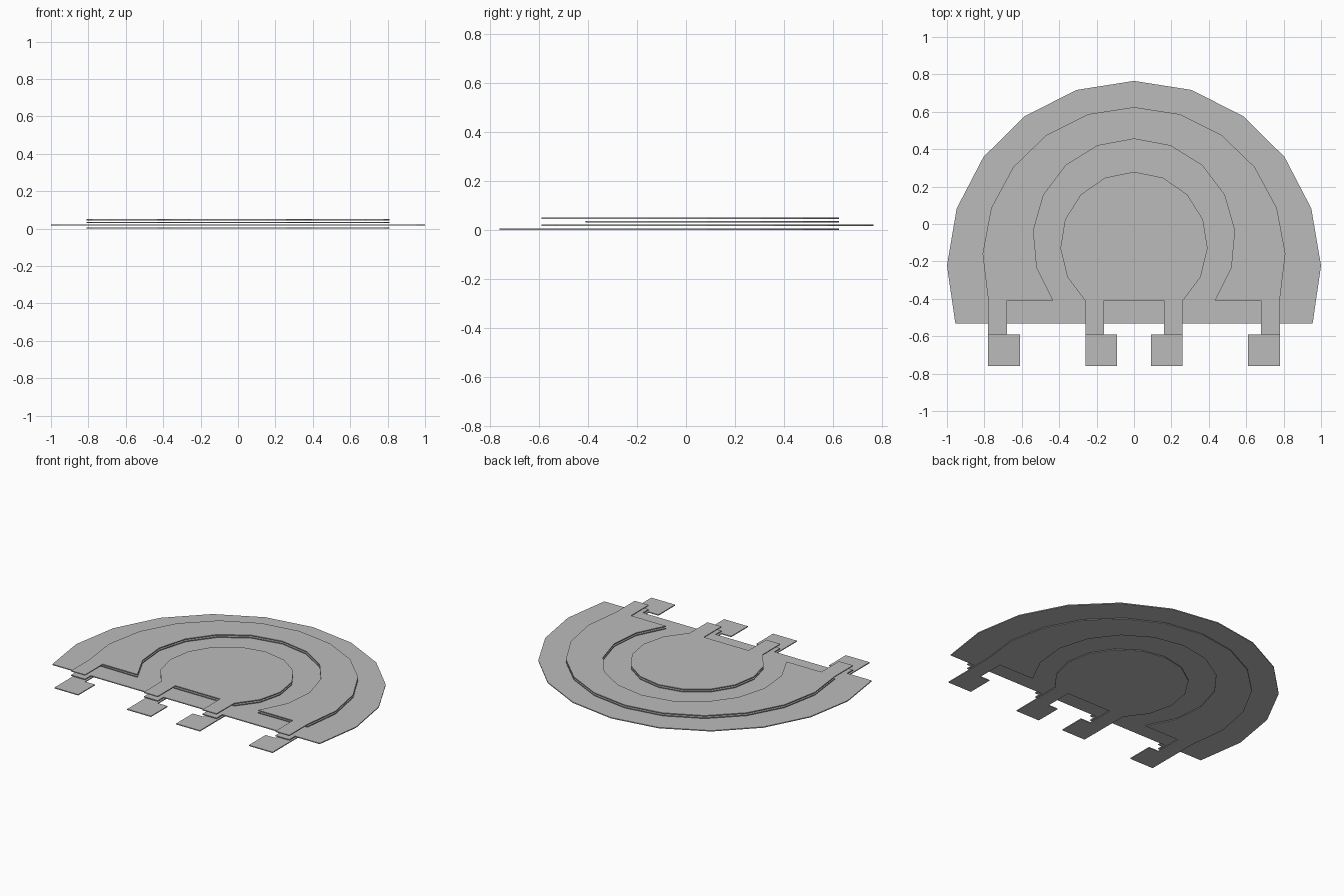
import bpy
import bmesh
from math import sin, cos, radians

cube = bpy.data.objects.get("Cube")
if cube:
    bpy.data.objects.remove(cube, do_unlink=True)

THICK = 0.006
BODY_Y, ARM_Y, PAD_Y = -0.41, -0.59, -0.76
ARM_W, PAD_W = 0.10, 0.17

grey = bpy.data.materials.new("plain grey")
grey.use_nodes = True
colour = (0.5, 0.5, 0.5, 1)
grey.diffuse_color = colour
grey.node_tree.nodes["Principled BSDF"].inputs["Base Color"].default_value = colour


def arc(radius, centre_y, dip, segments=12):
    """Faceted arc from the lower right, over the top, to the lower left."""
    step = (180 + 2 * dip) / segments
    angles = [radians(-dip + i * step) for i in range(segments + 1)]
    return [(radius * cos(a), centre_y + radius * sin(a)) for a in angles]


def leg(outer, kind):
    """Outline of the right hand terminal, from its inner to its outer side."""
    inner = outer - ARM_W
    if kind == "none":
        return []
    if kind == "arm":
        return [(inner, BODY_Y), (inner, ARM_Y), (outer, ARM_Y)]
    pad = outer - PAD_W
    return [(inner, BODY_Y), (inner, ARM_Y), (pad, ARM_Y),
            (pad, PAD_Y), (outer, PAD_Y), (outer, ARM_Y)]


def mirrored(points):
    return [(-x, y) for x, y in reversed(points)]


def sheet(name, outline, z):
    """Thin flat plate with the given outline."""
    bm = bmesh.new()
    face = bm.faces.new([bm.verts.new((x, y, z)) for x, y in outline])
    result = bmesh.ops.extrude_face_region(bm, geom=[face])
    top = [v for v in result["geom"] if isinstance(v, bmesh.types.BMVert)]
    bmesh.ops.translate(bm, verts=top, vec=(0, 0, THICK))
    bmesh.ops.recalc_face_normals(bm, faces=bm.faces)
    mesh = bpy.data.meshes.new(name)
    bm.to_mesh(mesh)
    bm.free()
    mesh.materials.append(grey)
    obj = bpy.data.objects.new(name, mesh)
    bpy.context.collection.objects.link(obj)


# Backing plate
sheet("backing_plate", arc(1.0, -0.235, 17.2), 0.0165)

# Ring and disc layers, below and above the plate
ring_outer = arc(0.81, -0.185, 15.8)
ring_inner = arc(0.54, -0.085, 37)
disc = arc(0.394, -0.115, 48.5)
for layer, z, kind in (("bottom", 0, "pad"), ("middle", 0.0305, "none"),
                       ("top", 0.0445, "arm")):
    side = leg(0.78, kind)
    sheet(layer + "_ring",
          side + ring_outer + mirrored(side) + ring_inner[::-1], z)
    side = leg(0.26, kind)
    sheet(layer + "_disc", side + disc + mirrored(side), z)

# Short terminal stubs at plate height
for x in (-0.78, -0.26, 0.16, 0.68):
    sheet("terminal_stub", [(x, ARM_Y), (x + ARM_W, ARM_Y),
                            (x + ARM_W, -0.53), (x, -0.53)], 0.0165)
